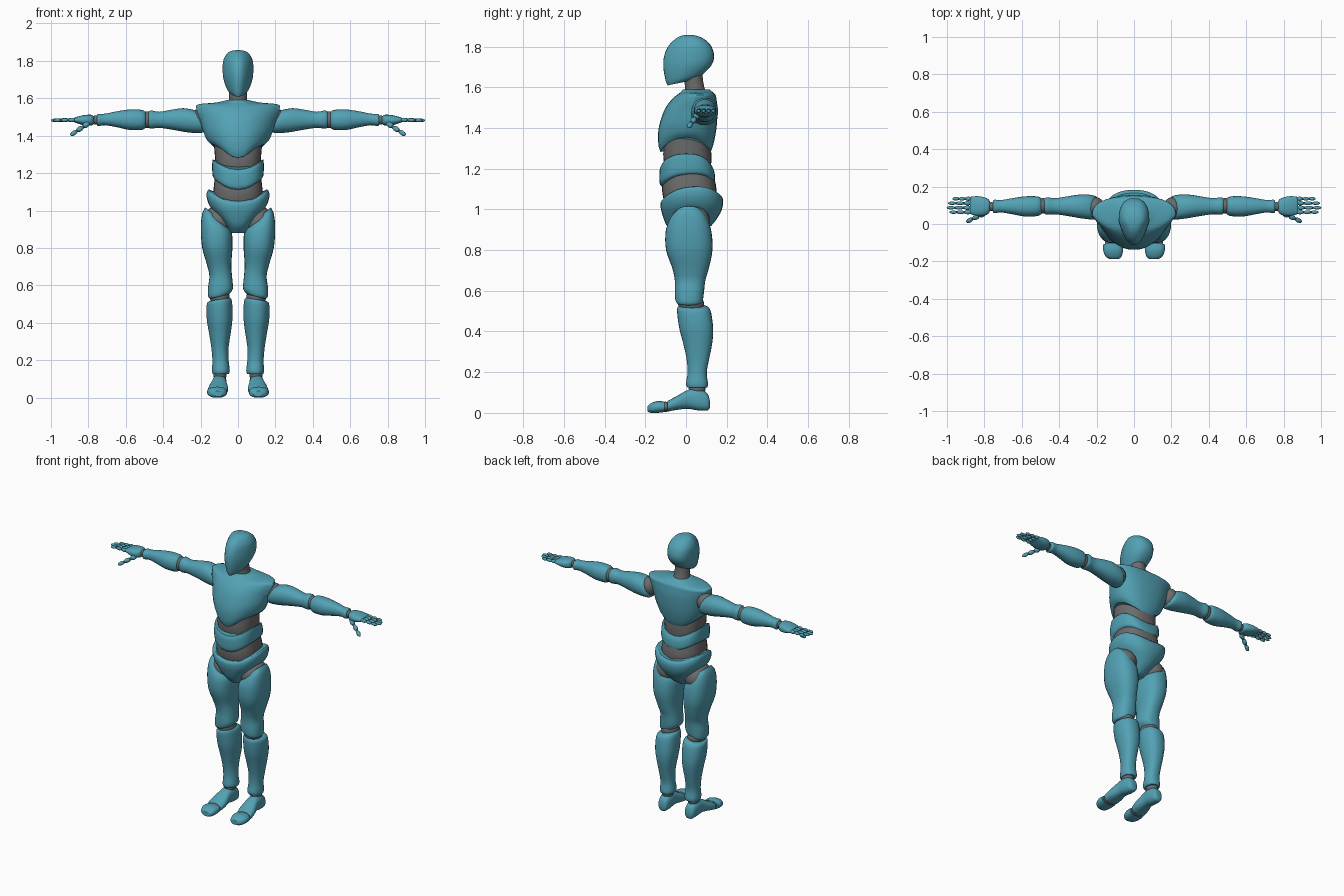
import bpy, bmesh, math
from mathutils import Vector, Matrix


def material(name, rgb):
    m = bpy.data.materials.new(name)
    m.diffuse_color = (*rgb, 1)
    return m


TEAL = material("teal shell", (0.085, 0.36, 0.46))
GREY = material("grey joint", (0.15, 0.15, 0.15))


def finish(bm, name, mat, mirror, bevel=0.0):
    bmesh.ops.recalc_face_normals(bm, faces=bm.faces)
    me = bpy.data.meshes.new(name)
    bm.to_mesh(me)
    bm.free()
    me.materials.append(mat)
    ob = bpy.data.objects.new(name, me)
    bpy.context.collection.objects.link(ob)
    bpy.ops.object.select_all(action='DESELECT')
    ob.select_set(True)
    bpy.context.view_layer.objects.active = ob
    bpy.ops.object.shade_smooth_by_angle(angle=math.radians(40))
    if bevel:
        b = ob.modifiers.new("soft_rim", 'BEVEL')
        b.width, b.segments, b.angle_limit = bevel, 2, math.radians(45)
    if mirror:
        ob.modifiers.new("mirror", 'MIRROR')


def catmull(a, b, c, d, t):
    return [0.5 * (2 * q + (r - p) * t + (2 * p - 5 * q + 4 * r - s) * t * t
                   + (3 * q - p - 3 * r + s) * t ** 3) for p, q, r, s in zip(a, b, c, d)]


def loft(name, axis, rings, mat=TEAL, mirror=True, power=2.4, taper=0.0, sides=28, steps=4, bevel=0.006):
    """Ring: position, u min, u max, v min, v max, [tilt over u, tilt over v, bend over u squared]."""
    rows = [list(r) + [0] * (8 - len(r)) for r in rings]
    dense = []
    for i in range(len(rows) - 1):
        a, d = rows[max(i - 1, 0)], rows[min(i + 2, len(rows) - 1)]
        dense += [catmull(a, rows[i], rows[i + 1], d, k / steps) for k in range(steps)]
    dense.append(rows[-1])
    bm = bmesh.new()
    loops = []
    for t, u0, u1, v0, v1, tu, tv, bend in dense:
        loop = []
        for k in range(sides):
            an = 2 * math.pi * k / sides
            c, s = math.cos(an), math.sin(an)
            cu = math.copysign(abs(c) ** (2 / power), c)
            cv = math.copysign(abs(s) ** (2 / power), s)
            w = 1 - taper * max(0, -cv)
            u = (u0 + u1) / 2 + (u1 - u0) / 2 * cu * w
            v = (v0 + v1) / 2 + (v1 - v0) / 2 * cv
            h = t + tu * cu + tv * cv + bend * cu * cu
            loop.append(bm.verts.new({'x': (h, u, v), 'y': (u, h, v), 'z': (u, v, h)}[axis]))
        loops.append(loop)
    for a, b in zip(loops, loops[1:]):
        for k in range(sides):
            n = (k + 1) % sides
            bm.faces.new((a[k], a[n], b[n], b[k]))
    bm.faces.new(loops[0])
    bm.faces.new(loops[-1])
    finish(bm, name, mat, mirror, bevel)


def ball(name, loc, radii, mirror=True):
    bm = bmesh.new()
    bmesh.ops.create_uvsphere(bm, u_segments=20, v_segments=12, radius=1,
                              matrix=Matrix.Translation(loc) @ Matrix.Diagonal((*radii, 1)))
    finish(bm, name, GREY, mirror)


def sym(t, x, y0, y1, *rest):
    return (t, -x, x, y0, y1, *rest)


# Head and neck
loft("head", 'z', [
    sym(1.622, 0.035, -0.09, 0.035, 0, 0.013), sym(1.645, 0.057, -0.1, 0.075, 0, 0.012),
    sym(1.70, 0.077, -0.111, 0.122, 0, 0.004), sym(1.75, 0.082, -0.108, 0.138),
    sym(1.80, 0.079, -0.088, 0.125), sym(1.835, 0.062, -0.055, 0.092),
    sym(1.852, 0.04, -0.025, 0.055), sym(1.857, 0.012, 0.0, 0.025)],
    mirror=False, power=2.5, taper=0.4)
loft("neck", 'z', [sym(1.54, 0.062, -0.01, 0.12), sym(1.6, 0.048, -0.005, 0.09),
                   sym(1.67, 0.048, -0.015, 0.08)], GREY, False, 2)

# Torso shells and the flexible sections between them
loft("chest", 'z', [
    sym(1.28, 0.145, -0.125, 0.12, 0, 0, 0.075), sym(1.32, 0.168, -0.136, 0.135, 0, 0, 0.06),
    sym(1.40, 0.188, -0.134, 0.15, 0, 0, 0.03), sym(1.49, 0.205, -0.105, 0.155),
    sym(1.54, 0.222, -0.07, 0.15), sym(1.562, 0.215, -0.045, 0.145, 0, 0, 0.005),
    sym(1.577, 0.12, -0.025, 0.13), sym(1.59, 0.06, -0.015, 0.115)],
    mirror=False, power=2.5, taper=0.35)
loft("upper_waist", 'z', [sym(1.18, 0.115, -0.1, 0.12), sym(1.27, 0.122, -0.112, 0.125),
                          sym(1.37, 0.13, -0.1, 0.11)], GREY, False)
loft("belly", 'z', [
    sym(1.12, 0.118, -0.118, 0.137, 0, 0.01, 0.05), sym(1.14, 0.135, -0.13, 0.143, 0, 0.01, 0.045),
    sym(1.19, 0.138, -0.13, 0.138, 0, 0, 0.055), sym(1.215, 0.135, -0.122, 0.125, 0, 0, 0.06)],
    mirror=False, power=2.6)
loft("lower_waist", 'z', [sym(1.01, 0.13, -0.1, 0.14), sym(1.1, 0.132, -0.118, 0.15),
                          sym(1.2, 0.12, -0.1, 0.125)], GREY, False)
loft("pelvis", 'z', [
    sym(0.88, 0.045, -0.055, 0.07), sym(0.92, 0.085, -0.095, 0.125, 0, 0, 0.025),
    sym(0.98, 0.145, -0.118, 0.168, 0, 0, 0.035), sym(1.02, 0.165, -0.125, 0.182, 0, 0.005, 0.04),
    sym(1.045, 0.167, -0.124, 0.18, 0, 0.01, 0.05), sym(1.057, 0.158, -0.115, 0.168, 0, 0.012, 0.055)],
    mirror=False)

# Legs
ball("hip_joint", (0.108, 0.022, 0.94), (0.082, 0.096, 0.085))
loft("thigh", 'z', [
    (0.972, 0.075, 0.175, -0.05, 0.08, 0.045), (0.945, 0.055, 0.192, -0.08, 0.105, 0.035),
    (0.89, 0.033, 0.199, -0.1, 0.125, 0.01), (0.80, 0.03, 0.191, -0.098, 0.13),
    (0.71, 0.036, 0.166, -0.067, 0.112), (0.65, 0.032, 0.153, -0.055, 0.095),
    (0.59, 0.027, 0.16, -0.055, 0.088), (0.555, 0.035, 0.16, -0.052, 0.083, -0.012),
    (0.54, 0.05, 0.15, -0.045, 0.075, -0.012)])
ball("knee_joint", (0.097, 0.025, 0.535), (0.053, 0.064, 0.05))
loft("shin", 'z', [
    (0.525, 0.045, 0.155, -0.035, 0.095, -0.01), (0.505, 0.032, 0.167, -0.044, 0.12, -0.008),
    (0.42, 0.03, 0.167, -0.034, 0.133), (0.35, 0.038, 0.156, -0.016, 0.13),
    (0.27, 0.05, 0.143, 0.002, 0.115), (0.2, 0.05, 0.137, 0.008, 0.102),
    (0.145, 0.044, 0.139, 0.0, 0.108), (0.125, 0.05, 0.135, 0.006, 0.105)], taper=0.15)
ball("ankle_joint", (0.096, 0.055, 0.12), (0.035, 0.042, 0.035))
loft("foot", 'y', [
    (0.117, 0.08, 0.115, 0.025, 0.06), (0.105, 0.066, 0.13, 0.012, 0.095),
    (0.06, 0.06, 0.138, 0.012, 0.122), (0.01, 0.06, 0.142, 0.02, 0.113),
    (-0.05, 0.053, 0.158, 0.014, 0.08), (-0.092, 0.057, 0.163, 0.006, 0.058)])
ball("toe_joint", (0.11, -0.1, 0.03), (0.045, 0.03, 0.025))
loft("toe_cap", 'y', [
    (-0.106, 0.058, 0.164, 0.004, 0.055), (-0.14, 0.058, 0.165, 0.0, 0.058),
    (-0.172, 0.066, 0.153, 0.0, 0.048), (-0.188, 0.082, 0.13, 0.006, 0.035)])

# Arms
ball("shoulder_joint", (0.205, 0.085, 1.485), (0.05, 0.058, 0.06))
loft("upper_arm", 'x', [
    (0.195, 0.035, 0.135, 1.425, 1.515, 0, 0.015), (0.215, 0.024, 0.153, 1.414, 1.535, 0, 0.015),
    (0.28, 0.03, 0.158, 1.418, 1.547, 0, 0.01), (0.35, 0.042, 0.149, 1.432, 1.54),
    (0.42, 0.052, 0.138, 1.442, 1.528), (0.465, 0.05, 0.143, 1.438, 1.535),
    (0.482, 0.06, 0.135, 1.447, 1.525)], power=2.2)
ball("elbow_joint", (0.488, 0.097, 1.485), (0.035, 0.042, 0.045))
loft("forearm", 'x', [
    (0.494, 0.055, 0.135, 1.443, 1.525), (0.515, 0.043, 0.147, 1.431, 1.538),
    (0.58, 0.04, 0.148, 1.431, 1.54), (0.65, 0.052, 0.138, 1.446, 1.53),
    (0.71, 0.062, 0.128, 1.456, 1.518), (0.745, 0.058, 0.13, 1.452, 1.517),
    (0.755, 0.065, 0.122, 1.458, 1.51)], power=2.2)
ball("wrist_joint", (0.762, 0.093, 1.484), (0.024, 0.024, 0.024))
loft("palm", 'x', [
    (0.77, 0.07, 0.12, 1.464, 1.503), (0.785, 0.05, 0.137, 1.455, 1.512),
    (0.825, 0.042, 0.148, 1.456, 1.51), (0.865, 0.05, 0.147, 1.468, 1.5),
    (0.876, 0.056, 0.142, 1.473, 1.494)], bevel=0.004)


def chain(shells, joints, start, end, radius, count):
    """Bead segments with small joint balls from start to end."""
    a, b = Vector(start), Vector(end)
    step = (b - a) / count
    turn = step.to_track_quat('Z', 'Y').to_matrix().to_4x4()
    for i in range(count):
        r = radius * (1 - 0.1 * i)
        bmesh.ops.create_uvsphere(
            shells, u_segments=12, v_segments=10, radius=1,
            matrix=Matrix.Translation(a + step * (i + 0.5)) @ turn
            @ Matrix.Diagonal((r, r, step.length * 0.53, 1)))
        bmesh.ops.create_uvsphere(joints, u_segments=8, v_segments=6, radius=r * 0.65,
                                  matrix=Matrix.Translation(a + step * i))


# Fingers and thumb
shells, joints = bmesh.new(), bmesh.new()
for y, tip in ((0.063, 0.985), (0.087, 1.0), (0.111, 0.993), (0.135, 0.97)):
    chain(shells, joints, (0.868, y, 1.485), (tip, y, 1.482), 0.0115, 3)
chain(shells, joints, (0.795, 0.06, 1.47), (0.895, 0.012, 1.403), 0.0155, 3)
finish(shells, "fingers", TEAL, True)
finish(joints, "finger_joints", GREY, True)
